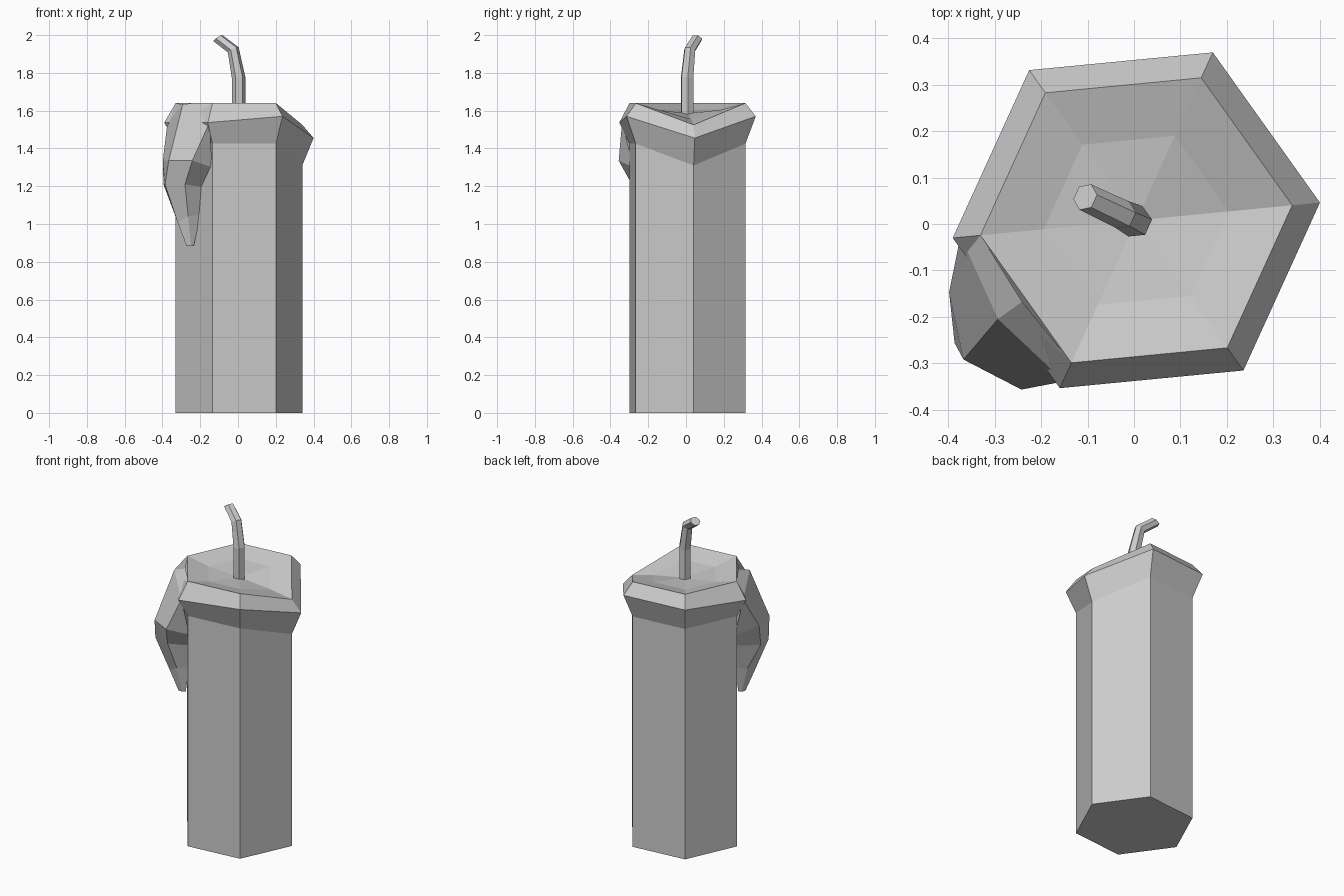
import bpy
import bmesh
from math import cos, sin, radians
from mathutils import Vector

cube = bpy.data.objects.get("Cube")
if cube:
    bpy.data.objects.remove(cube, do_unlink=True)

GREY = (0.6, 0.6, 0.6, 1.0)
wax = bpy.data.materials.new("plain_grey")
wax.use_nodes = True
wax.diffuse_color = GREY
wax.node_tree.nodes["Principled BSDF"].inputs["Base Color"].default_value = GREY

CENTRE = Vector((0.005, 0.008, 0))
ANGLES = [radians(5.5 + 60 * i) for i in range(6)]


def loft(name, rows, cap_start=False, cap_end=False):
    """Join closed rows of points into a flat-shaded skin."""
    bm = bmesh.new()
    rings = [[bm.verts.new(p) for p in row] for row in rows]
    count = len(rings[0])
    for low, high in zip(rings, rings[1:]):
        for i in range(count):
            j = (i + 1) % count
            bm.faces.new((low[i], low[j], high[j], high[i]))
    if cap_start:
        bm.faces.new(rings[0])
    if cap_end:
        bm.faces.new(rings[-1])
    bmesh.ops.remove_doubles(bm, verts=bm.verts, dist=0.0005)
    bmesh.ops.recalc_face_normals(bm, faces=bm.faces)
    mesh = bpy.data.meshes.new(name)
    bm.to_mesh(mesh)
    bm.free()
    mesh.materials.append(wax)
    obj = bpy.data.objects.new(name, mesh)
    bpy.context.collection.objects.link(obj)
    return obj


def hexagon(radius, z, sag=0.0, drip_sag=0.0):
    """Level hexagon; one corner sags, and the two beside the drip may too."""
    drop = [sag, 0, 0, drip_sag, drip_sag, 0]
    return [CENTRE + Vector((radius * cos(a), radius * sin(a), z - d))
            for a, d in zip(ANGLES, drop)]


# Candle body with flared rim and dished top
loft("candle_body", [
    hexagon(0.337, 0),
    hexagon(0.337, 1.425, 0.115),
    hexagon(0.397, 1.57, 0.115, 0.033),
    hexagon(0.337, 1.64, 0.115),
    hexagon(0.2, 1.605, 0.05),
    hexagon(0, 1.585),
], cap_start=True)

# Wax drip, laid out along the wall (t), outward from it (n) and in height
corner_a, corner_b = hexagon(0.337, 0)[3:5]
wall_mid = (corner_a + corner_b) / 2
along = (corner_b - corner_a).normalized()
outward = (wall_mid - CENTRE).normalized()


def on_wall(t, n, z):
    return wall_mid + along * t + outward * n + Vector((0, 0, z))


def shoulder(half, n, z, mid_n, mid_z):
    left, right = on_wall(-half, n, z), on_wall(half, n, z)
    return [left, left, on_wall(0, mid_n, mid_z), right, right]


def drip_ring(*points):
    return [on_wall(*p) for p in points]


loft("wax_drip", [
    shoulder(0.1685, 0, 1.64, 0.01, 1.64),
    shoulder(0.192, 0.036, 1.537, 0.074, 1.632),
    drip_ring((-0.15, -0.01, 1.3), (-0.108, 0.126, 1.335), (0.028, 0.185, 1.335),
              (0.153, 0.121, 1.335), (0.15, -0.01, 1.3)),
    drip_ring((-0.08, -0.01, 1.2), (-0.09, 0.135, 1.21), (-0.012, 0.18, 1.21),
              (0.074, 0.112, 1.21), (0.065, -0.01, 1.195)),
    drip_ring((-0.045, -0.01, 1.05), (-0.04, 0.06, 1.04), (-0.01, 0.1, 1.01),
              (0.03, 0.06, 1.04), (0.045, -0.01, 1.05)),
    drip_ring((-0.012, 0.01, 0.885), (-0.014, 0.03, 0.885), (0, 0.05, 0.885),
              (0.014, 0.03, 0.885), (0.012, 0.01, 0.885)),
], cap_end=True)


# Bent wick
def wick_ring(centre, direction, radius):
    turn = Vector((0, 0, 1)).rotation_difference(Vector(direction))
    return [Vector(centre) + turn @ Vector((radius * cos(a), radius * sin(a), 0))
            for a in ANGLES]


loft("wick", [
    wick_ring((0.003, 0.006, 1.56), (0, 0, 1), 0.036),
    wick_ring((0.003, 0.006, 1.775), (-0.1, 0.05, 1), 0.036),
    wick_ring((-0.025, 0.02, 1.922), (-0.5, 0.22, 1), 0.032),
    wick_ring((-0.105, 0.058, 1.983), (-0.65, 0.3, 1), 0.03),
], cap_start=True, cap_end=True)
